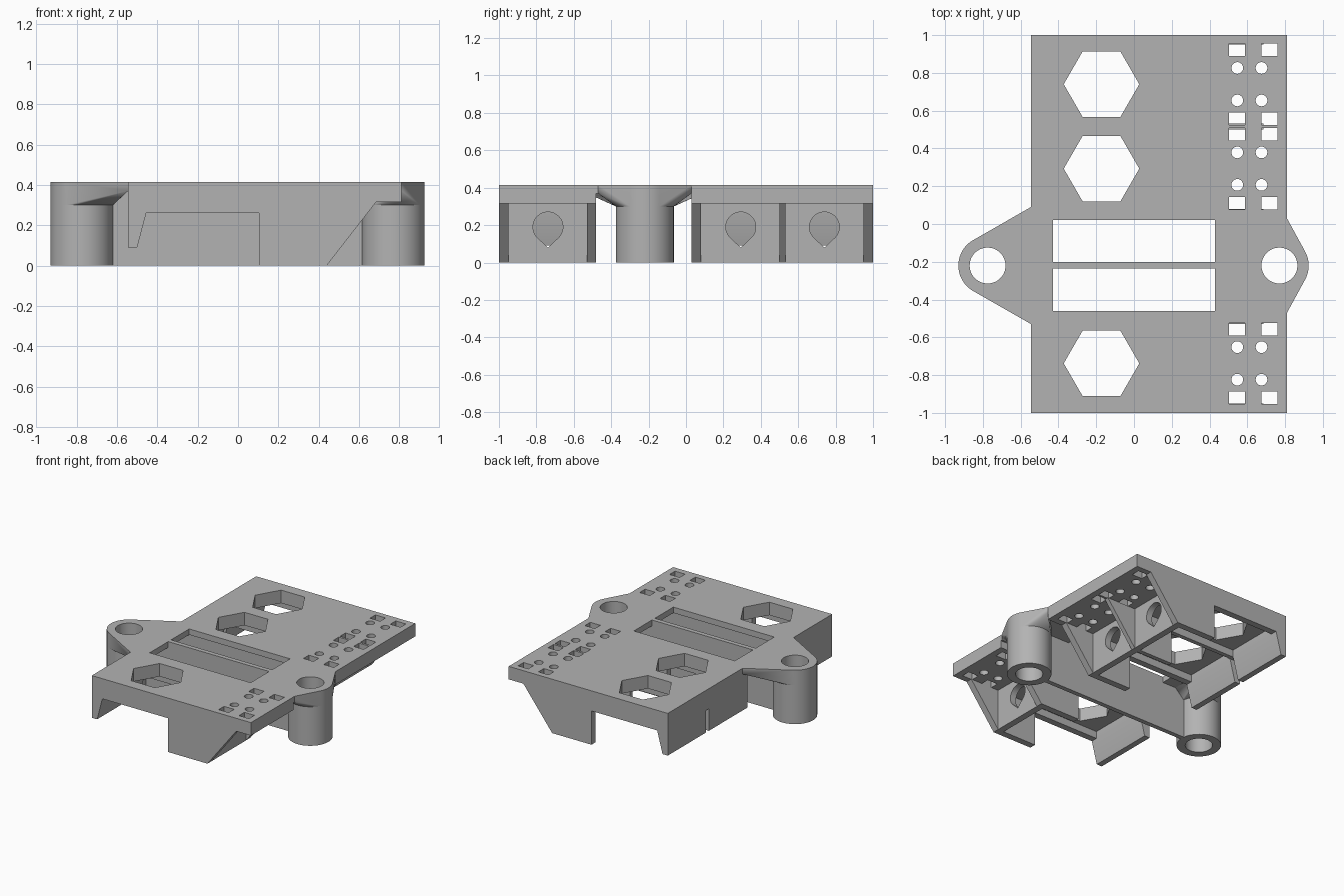
import bpy, bmesh, math

cube = bpy.data.objects.get("Cube")
if cube:
    bpy.data.objects.remove(cube, do_unlink=True)

TOP, SKIN, DECK = 0.415, 0.37, 0.315      # top face, thin underside, thick underside
LEFT, RIGHT = -0.545, 0.81                # plate ends in x
POST_Y, POST_R, HOLE_R = -0.22, 0.155, 0.095
BAYS = [-0.738, 0.293, 0.74]              # bay centres in y

grey = bpy.data.materials.new("plain grey")
grey.use_nodes = True
grey.diffuse_color = (0.45, 0.45, 0.45, 1)
grey.node_tree.nodes["Principled BSDF"].inputs["Base Color"].default_value = grey.diffuse_color


def finish(name, bm):
    bmesh.ops.recalc_face_normals(bm, faces=bm.faces)
    mesh = bpy.data.meshes.new(name)
    bm.to_mesh(mesh)
    bm.free()
    mesh.materials.append(grey)
    obj = bpy.data.objects.new(name, mesh)
    bpy.context.collection.objects.link(obj)
    return obj


def add_prism(bm, pts, axis, lo, hi):
    """Extrude a 2D outline along one axis; pts hold the other two axes in order."""
    def place(p, d):
        c = list(p)
        c.insert("xyz".index(axis), d)
        return c
    a = [bm.verts.new(place(p, lo)) for p in pts]
    b = [bm.verts.new(place(p, hi)) for p in pts]
    bm.faces.new(a)
    bm.faces.new(b[::-1])
    for i in range(len(a)):
        j = (i + 1) % len(a)
        bm.faces.new((a[i], b[i], b[j], a[j]))


def prism(name, pts, axis, lo, hi):
    bm = bmesh.new()
    add_prism(bm, pts, axis, lo, hi)
    return finish(name, bm)


def rect(x0, x1, y0, y1):
    return [(x0, y0), (x1, y0), (x1, y1), (x0, y1)]


def ring(x, y, r, n):
    return [(x + r * math.cos(math.tau * i / n), y + r * math.sin(math.tau * i / n)) for i in range(n)]


def cut(obj, cutter):
    mod = obj.modifiers.new("cut", "BOOLEAN")
    mod.operation = "DIFFERENCE"
    mod.solver = "EXACT"
    mod.object = cutter
    bpy.context.view_layer.update()
    mesh = bpy.data.meshes.new_from_object(obj.evaluated_get(bpy.context.evaluated_depsgraph_get()))
    obj.modifiers.clear()
    obj.data = mesh


# Vertical openings: slots, hexagons, pin holes and post bores
bm = bmesh.new()
openings = [rect(-0.43, 0.43, -0.2, 0.02), rect(-0.43, 0.43, -0.46, -0.235)]
for y in BAYS:
    openings.append(ring(-0.172, y, 0.2, 6))
    for s in (-1, 1):
        for x in (0.545, 0.718):
            openings.append(rect(x - 0.043, x + 0.043, y + s * 0.182 - 0.033, y + s * 0.182 + 0.033))
        for x in (0.547, 0.675):
            openings.append(ring(x, y + s * 0.086, 0.031, 24))
for x in (-0.775, 0.77):
    openings.append(ring(x, POST_Y, HOLE_R, 48))
for outline in openings:
    add_prism(bm, outline, "z", -0.1, 0.6)
holes = finish("hole_cutter", bm)

# Plate with a thicker deck over the bays
plate = [prism("top_plate", rect(LEFT, RIGHT, -1, 1), "z", SKIN, TOP),
         prism("front_deck", rect(LEFT, RIGHT, -1, -0.48), "z", DECK, SKIN),
         prism("back_deck", rect(LEFT, RIGHT, 0.03, 1), "z", DECK, SKIN)]

# Mounting ears flaring out of round posts
for side, x, edge, y0, y1 in (("right", -0.775, LEFT, -0.53, 0.09), ("left", 0.77, RIGHT, -0.47, 0.03)):
    circle = ring(x, POST_Y, POST_R, 48)
    bm = bmesh.new()
    for z in (SKIN, TOP):
        for p in circle + [(edge, y0), (edge, y1)]:
            bm.verts.new((*p, z))
    for p in circle:
        bm.verts.new((*p, 0.3))
    hull = bmesh.ops.convex_hull(bm, input=bm.verts)
    spare = {v for v in hull["geom_interior"] if isinstance(v, bmesh.types.BMVert)}
    bmesh.ops.delete(bm, geom=list(spare), context="VERTS")
    plate.append(finish(side + "_ear", bm))
    plate.append(prism(side + "_post", circle, "z", 0, 0.3))

for obj in plate:
    cut(obj, holes)
bpy.data.objects.remove(holes, do_unlink=True)

# Rib joining the posts
prism("centre_rib", rect(-0.64, 0.64, -0.235, -0.2), "z", 0, SKIN)

# Bay side walls with a low opening and a sloped gusset
wall = [(LEFT, DECK), (LEFT, 0.26), (0.105, 0.26), (0.105, 0), (0.44, 0), (0.685, DECK)]
for i, (y0, y1) in enumerate([(-1, -0.95), (-0.53, -0.48), (0.03, 0.08), (0.5, 0.533), (0.95, 1)]):
    prism(f"bay_wall_{i + 1}", wall, "y", y0, y1)

# Clip tabs at the open end of each bay
tab = [(LEFT, DECK), (LEFT, 0.09), (-0.5, 0.09), (-0.455, 0.26), (-0.455, DECK)]
for i, (y0, y1) in enumerate([(-1, -0.48), (0.03, 0.5), (0.533, 1)]):
    prism(f"clip_tab_{i + 1}", tab, "y", y0, y1)

# End panels with a teardrop hole pointing down
for i, y in enumerate(BAYS):
    panel = prism(f"end_panel_{i + 1}", rect(y - 0.215, y + 0.215, 0, DECK), "x", 0.39, 0.44)
    arc = [math.radians(-45 + 270 * k / 32) for k in range(33)]
    drop = [(y + 0.08 * math.cos(a), 0.19 + 0.08 * math.sin(a)) for a in arc] + [(y, 0.08)]
    cutter = prism("teardrop_cutter", drop, "x", 0.3, 0.5)
    cut(panel, cutter)
    bpy.data.objects.remove(cutter, do_unlink=True)

# Smooth round parts, keep edges sharp
bpy.ops.object.select_all(action="DESELECT")
for obj in bpy.context.collection.objects:
    if obj.type == "MESH":
        obj.select_set(True)
        bpy.context.view_layer.objects.active = obj
bpy.ops.object.shade_smooth_by_angle(angle=math.radians(30))
